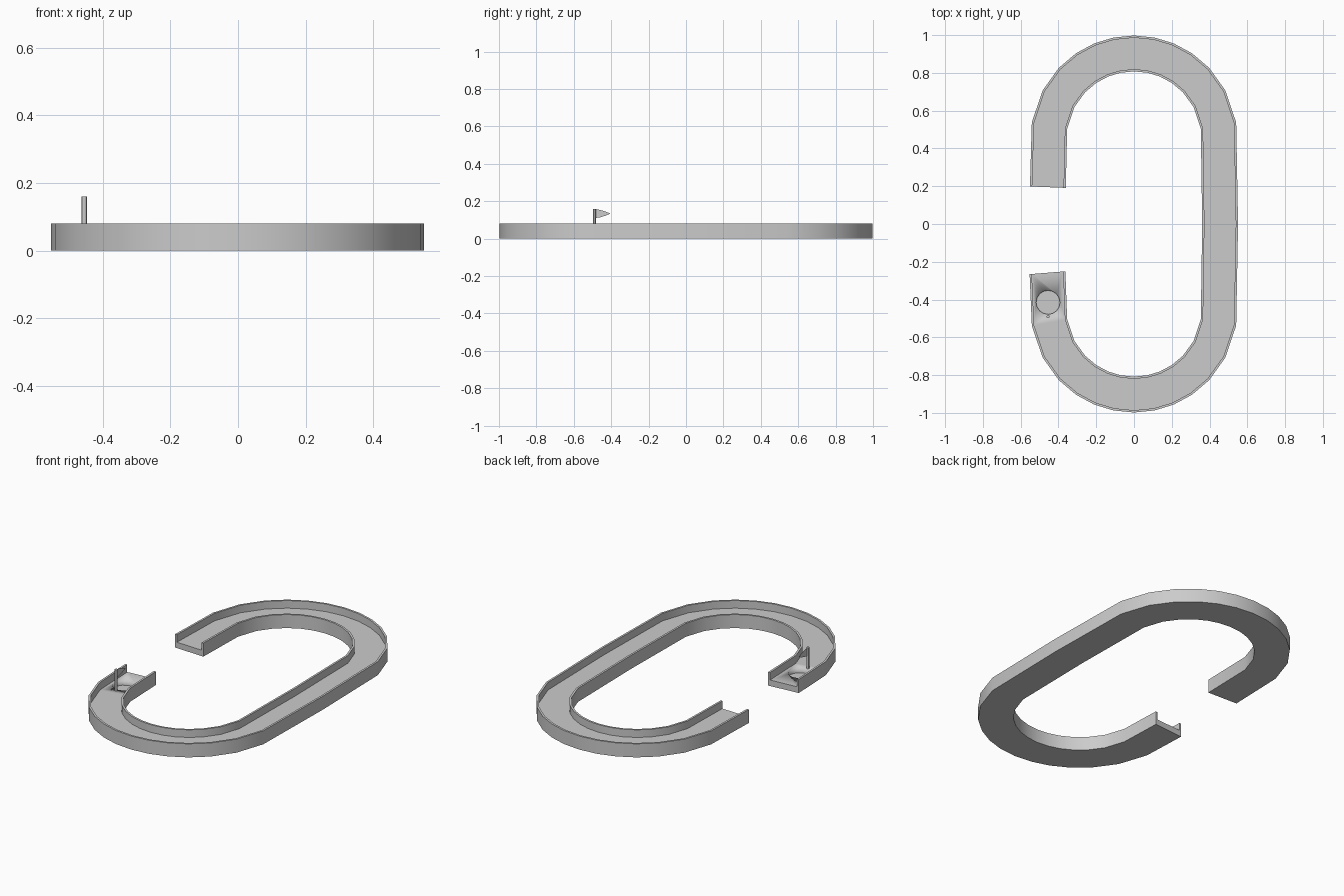
import bpy, bmesh, math
from mathutils import Vector

if "Cube" in bpy.data.objects:
    bpy.data.objects.remove(bpy.data.objects["Cube"])

FLOOR, TOP = 0.035, 0.08
HALF, WALL = 0.095, 0.012
HOLE = (-0.455, -0.415)


def finish(name, bm, smooth=True):
    bmesh.ops.recalc_face_normals(bm, faces=bm.faces)
    me = bpy.data.meshes.new(name)
    bm.to_mesh(me)
    bm.free()
    ob = bpy.data.objects.new(name, me)
    bpy.context.collection.objects.link(ob)
    if smooth:
        bpy.context.view_layer.objects.active = ob
        ob.select_set(True)
        bpy.ops.object.shade_smooth_by_angle(angle=math.radians(30))
        ob.select_set(False)
    return ob


def cylinder(name, x, y, z0, z1, r, sides):
    bm = bmesh.new()
    bmesh.ops.create_cone(bm, cap_ends=True, segments=sides,
                          radius1=r, radius2=r, depth=z1 - z0)
    bmesh.ops.translate(bm, vec=(x, y, (z0 + z1) / 2), verts=bm.verts)
    return finish(name, bm)


# Centre line: open oval, from the lower left end round to the upper left end
angles = [0, 11.5, 22.5, 34, 46.5, 62, 81]
half_turn = [-a for a in reversed(angles[1:])] + angles
path = []
for a in half_turn:                       # near bend, left to right
    t = math.radians(a)
    path.append(Vector((0.453 * math.sin(t), -0.45 - 0.453 * math.cos(t))))
path.append(Vector((0.456, 0)))
for a in reversed(half_turn):             # far bend, right to left
    t = math.radians(a)
    path.append(Vector((0.453 * math.sin(t), 0.45 + 0.453 * math.cos(t))))
path = [Vector((-0.458, -0.258))] + path + [Vector((-0.456, 0.195))]

# U-shaped channel swept along the centre line
profile = [(-HALF, 0), (HALF, 0), (HALF, TOP), (HALF - WALL, TOP),
           (HALF - WALL, FLOOR), (WALL - HALF, FLOOR), (WALL - HALF, TOP),
           (-HALF, TOP)]
bm = bmesh.new()
rings = []
for i, p in enumerate(path):
    a = (p - path[max(i - 1, 0)])
    b = (path[min(i + 1, len(path) - 1)] - p)
    d = (a.normalized() + b.normalized()).normalized()
    n = Vector((d.y, -d.x))               # points outward
    if i == 0:
        n = Vector((-1, -0.08)).normalized()
    if i == len(path) - 1:
        n = Vector((-1, 0.04)).normalized()
    rings.append([bm.verts.new((p.x + n.x * u, p.y + n.y * u, z))
                  for u, z in profile])
for r, s in zip(rings, rings[1:]):
    for k in range(8):
        m = (k + 1) % 8
        bm.faces.new((r[k], r[m], s[m], s[k]))
bm.faces.new(rings[0])
bm.faces.new(rings[-1])
track = finish("channel_track", bm)

# Cup sunk into the floor
cutter = cylinder("cup_cutter", *HOLE, 0.008, 0.1, 0.063, 16)
cutter.hide_render = True
cutter.hide_viewport = True
cut = track.modifiers.new("cup", 'BOOLEAN')
cut.operation = 'DIFFERENCE'
cut.solver = 'EXACT'
cut.object = cutter

# Flag pole beside the cup
cylinder("flag_pole", -0.455, -0.49, 0.01, 0.16, 0.008, 12)

# Thin pennant with bowed edges
bm = bmesh.new()
outline = [(-0.488, 0.159), (-0.46, 0.154), (-0.43, 0.145), (-0.405, 0.134),
           (-0.43, 0.123), (-0.46, 0.114), (-0.488, 0.110)]
f = bm.faces.new([bm.verts.new((-0.456, y, z)) for y, z in outline])
ext = bmesh.ops.extrude_face_region(bm, geom=[f])
bmesh.ops.translate(bm, vec=(0.002, 0, 0),
                    verts=[v for v in ext["geom"] if isinstance(v, bmesh.types.BMVert)])
finish("pennant", bm, False)
